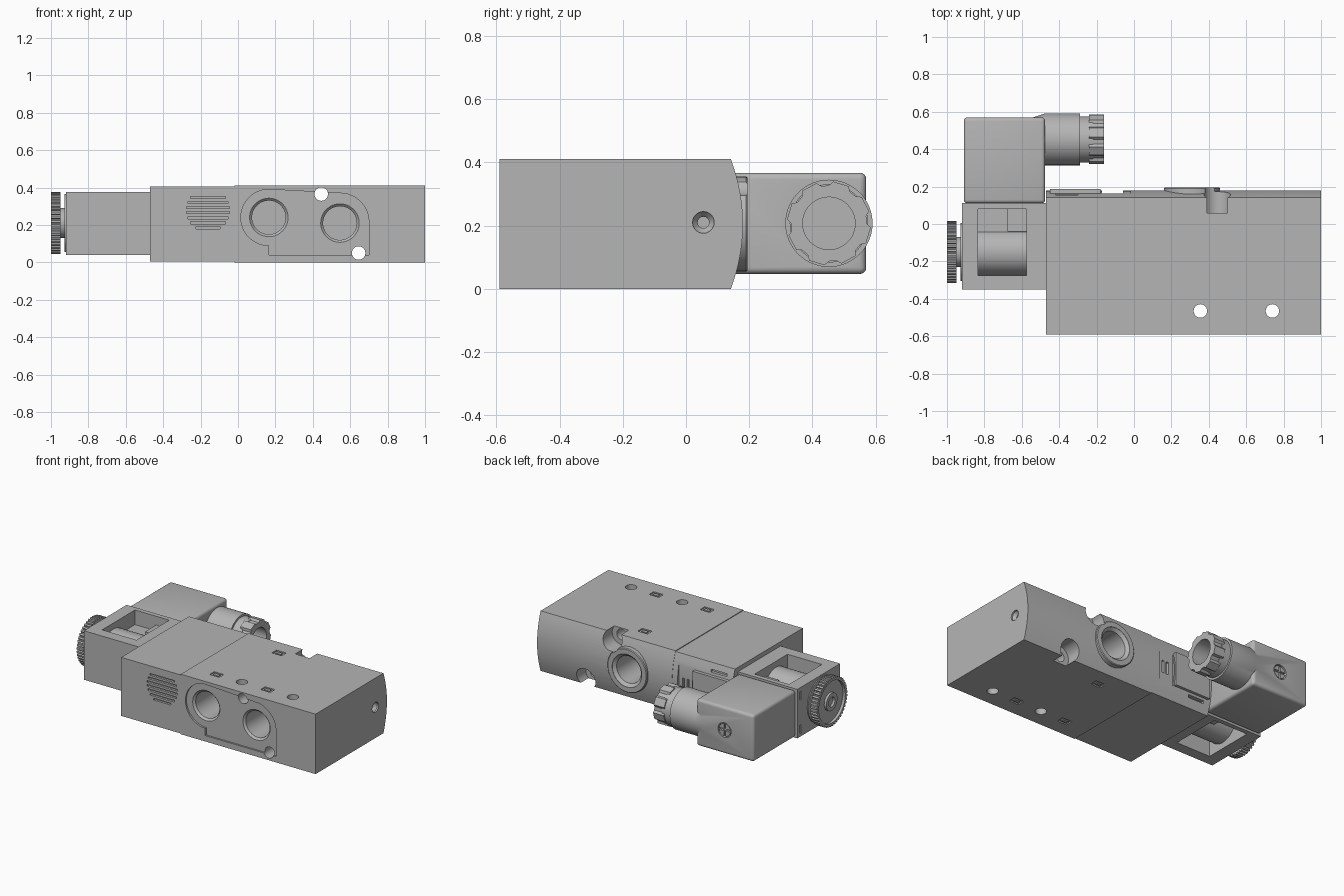
import bpy, bmesh
from math import sin, cos, pi, radians

old = bpy.data.objects.get("Cube")
if old:
    bpy.data.objects.remove(old, do_unlink=True)

grey = bpy.data.materials.new("satin_grey")
grey.use_nodes = True
COLOUR = (0.46, 0.46, 0.46, 1)
grey.diffuse_color = COLOUR
grey.node_tree.nodes["Principled BSDF"].inputs["Base Color"].default_value = COLOUR


# ---- helpers ----
def place(axis, u, v, w):
    return {"x": (w, u, v), "y": (u, w, v), "z": (u, v, w)}[axis]


def solid(name, axis, rings):
    """Closed solid from a stack of matching (u, v, w) rings."""
    bm = bmesh.new()
    loops = [[bm.verts.new(place(axis, *p)) for p in ring] for ring in rings]
    n = len(loops[0])
    for low, high in zip(loops, loops[1:]):
        for i in range(n):
            j = (i + 1) % n
            bm.faces.new((low[i], low[j], high[j], high[i]))
    bm.faces.new(loops[0])
    bm.faces.new(loops[-1])
    bmesh.ops.recalc_face_normals(bm, faces=bm.faces)
    mesh = bpy.data.meshes.new(name)
    bm.to_mesh(mesh)
    bm.free()
    mesh.materials.append(grey)
    ob = bpy.data.objects.new(name, mesh)
    bpy.context.scene.collection.objects.link(ob)
    return ob


def prism(name, axis, pts, a, b):
    return solid(name, axis, [[(u, v, w) for u, v in pts] for w in (a, b)])


def box(name, x, y, z):
    return prism(name, "z", [(x[0], y[0]), (x[1], y[0]), (x[1], y[1]), (x[0], y[1])], *z)


def arc(cu, cv, r, start, end, n):
    angles = [radians(start + (end - start) * i / n) for i in range(n + 1)]
    return [(cu + r * cos(t), cv + r * sin(t)) for t in angles]


def lathe(name, axis, centre, profile, n=48):
    """Solid of revolution; profile is a list of (radius, position)."""
    return solid(name, axis, [[(u, v, w) for u, v in arc(*centre, r, 0, 360, n)[:-1]]
                              for r, w in profile])


def toothed(name, axis, centre, teeth, r_out, r_in, a, b):
    pts = []
    for i in range(teeth):
        for f, r in ((0, r_in), (0.25, r_in), (0.38, r_out), (0.87, r_out)):
            t = 2 * pi * (i + f) / teeth
            pts.append((centre[0] + r * cos(t), centre[1] + r * sin(t)))
    return prism(name, axis, pts, a, b)


def boolean(target, tool, operation="DIFFERENCE"):
    mod = target.modifiers.new("boolean", "BOOLEAN")
    mod.operation, mod.object, mod.solver = operation, tool, "EXACT"
    bpy.context.view_layer.objects.active = target
    bpy.ops.object.modifier_apply(modifier=mod.name)
    bpy.data.objects.remove(tool, do_unlink=True)


def bore(target, axis, centre, *profile):
    boolean(target, lathe("cutter", axis, centre, profile))


def pocket(target, x, y, z):
    boolean(target, box("cutter", x, y, z))


def body_profile(z0, z1, edge, bulge):
    """Section in y and z with a bowed back."""
    zm, h = (z0 + z1) / 2, (z1 - z0) / 2
    bow = [(edge + bulge * (1 - (k / 8) ** 2), zm + h * k / 8) for k in range(-8, 9)]
    return [(-0.59, z1), (-0.59, z0)] + bow


# ---- valve body ----
body = prism("valve_body", "x", body_profile(0, 0.41, 0.142, 0.038), -0.02, 1)
boolean(body, lathe("port_boss", "y", (0.31, 0.205), [(0.15, 0.08), (0.15, 0.19), (0.145, 0.195)]), "UNION")

# shallow recess around the two front ports
outline = arc(0.165, 0.24, 0.15, 90, 270, 24) + [(0.165, 0.04), (0.70, 0.04)]
outline += arc(0.545, 0.215, 0.155, 0, 90, 12)
boolean(body, prism("cutter", "y", outline, -0.62, -0.578))

# threaded ports with chamfered mouths
for cx, cz in ((0.165, 0.24), (0.545, 0.21)):
    bore(body, "y", (cx, cz), (0.103, -0.62), (0.103, -0.578), (0.09, -0.565), (0.09, -0.35))
bore(body, "y", (0.31, 0.205), (0.112, 0.22), (0.112, 0.193), (0.092, 0.175), (0.092, -0.05))

# mounting holes, the cross ones counterbored at the back
for cx, cz in ((0.445, 0.365), (0.645, 0.05)):
    bore(body, "y", (cx, cz), (0.036, -0.7), (0.036, 0.06), (0.071, 0.06), (0.071, 0.3))
for cx in (0.355, 0.74):
    bore(body, "z", (cx, -0.465), (0.036, -0.1), (0.036, 0.5))

# conical pilot hole in the end face
bore(body, "x", (0.055, 0.21), (0.034, 1.05), (0.034, 0.99), (0.018, 0.97), (0.018, 0.93))

# small sunken marks on top and bottom
for cx, cy in ((0.165, -0.465), (0.55, -0.465), (0.30, 0.015)):
    for z, tab in (((0.402, 0.45), (0.40, 0.409)), ((-0.05, 0.008), (0.001, 0.01))):
        pocket(body, (cx - 0.037, cx + 0.037), (cy - 0.025, cy + 0.025), z)
        box("mark_plate", (cx - 0.02, cx + 0.02), (cy - 0.011, cy + 0.011), tab)

# ---- pilot adapter ----
adapter = prism("pilot_adapter", "x", body_profile(0.005, 0.405, 0.142, 0.036), -0.47, -0.02)
pocket(adapter, (-0.17, -0.06), (0.163, 0.3), (-0.1, 0.5))
for cx in (-0.13, -0.095):
    pocket(adapter, (cx - 0.009, cx + 0.009), (0.145, 0.3), (0.165, 0.25))
for cz in (0.075, 0.355):
    pocket(adapter, (-0.42, -0.30), (0.14, 0.3), (cz - 0.009, cz + 0.009))
box("adapter_pad", (-0.45, -0.18), (0.13, 0.187), (0.10, 0.33))

# round vent of horizontal slots
for k in range(7):
    z = 0.185 + k * 0.027
    half = (0.115 ** 2 - (z - 0.28) ** 2) ** 0.5
    pocket(adapter, (-0.16 - half, -0.16 + half), (-0.7, -0.575), (z - 0.006, z + 0.006))

# ---- solenoid coil ----
coil = box("coil_frame", (-0.92, -0.47), (-0.35, 0.112), (0.04, 0.375))
pocket(coil, (-0.835, -0.575), (-0.275, 0.08), (-0.1, 0.5))
for cz in (0.09, 0.32):
    pocket(coil, (-1, -0.91), (0.07, 0.085), (cz - 0.03, cz + 0.03))
lathe("coil_winding", "x", (-0.15, 0.208), [(0.126, -0.84), (0.126, -0.57)], 64)
box("coil_web", (-0.84, -0.57), (-0.06, 0.085), (0.14, 0.275))
box("coil_terminal", (-0.675, -0.57), (-0.04, 0.085), (0.10, 0.315))

# ---- knurled knob ----
axis_yz = (-0.15, 0.21)
lathe("knob_neck", "x", axis_yz, [(0.155, -0.91), (0.155, -0.927), (0.08, -0.927), (0.08, -0.96)])
knob = toothed("knurled_knob", "x", axis_yz, 44, 0.165, 0.155, -1.0, -0.948)
bore(knob, "x", axis_yz, (0.142, -1.1), (0.142, -0.982))
lathe("knob_hub", "x", axis_yz, [(0.06, -0.97), (0.06, -0.998), (0.033, -0.998), (0.033, -0.975)])

# ---- connector housing ----
plug = box("connector_housing", (-0.91, -0.475), (0.11, 0.57), (0.047, 0.367))
bevel = plug.modifiers.new("bevel", "BEVEL")
bevel.width, bevel.segments = 0.02, 4
bpy.context.view_layer.objects.active = plug
bpy.ops.object.modifier_apply(modifier="bevel")
gland_yz = (0.452, 0.207)
boolean(plug, lathe("gland", "x", gland_yz, [(0.118, -0.54), (0.138, -0.48), (0.138, -0.29),
                                            (0.124, -0.29), (0.124, -0.22)], 64), "UNION")
nut = toothed("gland_nut", "x", gland_yz, 8, 0.133, 0.12, -0.24, -0.16)
for part in (plug, nut):
    bore(part, "x", gland_yz, (0.083, -0.1), (0.083, -0.36))

# cross-slotted screw at the back of the housing
bore(plug, "y", (-0.69, 0.21), (0.05, 0.65), (0.05, 0.545))
screw = lathe("housing_screw", "y", (-0.69, 0.21), [(0.043, 0.53), (0.043, 0.567)])
pocket(screw, (-0.74, -0.64), (0.553, 0.6), (0.203, 0.217))
pocket(screw, (-0.697, -0.683), (0.553, 0.6), (0.15, 0.27))

# ---- smooth shading with sharp edges kept ----
bpy.ops.object.select_all(action="DESELECT")
for ob in bpy.context.scene.objects:
    if ob.type == "MESH" and grey.name in ob.data.materials:
        ob.select_set(True)
        bpy.context.view_layer.objects.active = ob
bpy.ops.object.shade_smooth_by_angle(angle=radians(30))
